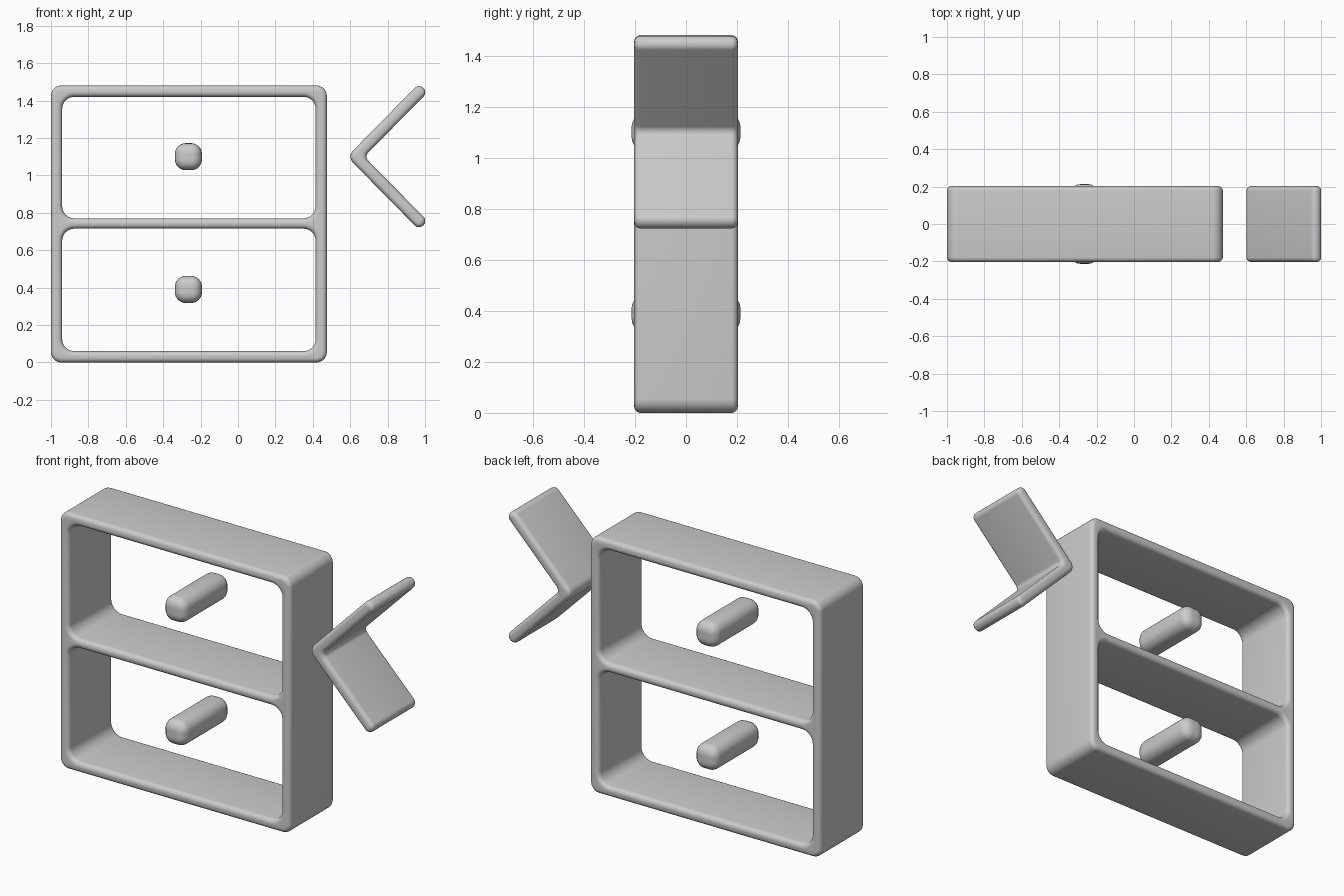
import bpy, bmesh, math
from mathutils import Vector, Matrix

cube = bpy.data.objects.get("Cube")
if cube:
    bpy.data.objects.remove(cube, do_unlink=True)

grey = bpy.data.materials.new("soft_grey")
grey.use_nodes = True
colour = (0.6, 0.6, 0.6, 1)
grey.diffuse_color = colour
grey.node_tree.nodes["Principled BSDF"].inputs["Base Color"].default_value = colour


def fillet(corners, setback, steps=8):
    """Round every corner of a closed outline with a circular arc."""
    pts = [Vector(c) for c in corners]
    out = []
    for i, p in enumerate(pts):
        s = setback[i] if isinstance(setback, list) else setback
        u = (pts[i - 1] - p).normalized()
        v = (pts[(i + 1) % len(pts)] - p).normalized()
        a, b = p + u * s, p + v * s
        w = math.sin(u.angle(v) / 2)
        for k in range(steps + 1):
            t = k / steps
            wa, wp, wb = (1 - t) ** 2, 2 * w * t * (1 - t), t * t
            out.append((a * wa + p * wp + b * wb) / (wa + wp + wb))
    return out


def rect(x0, x1, z0, z1, r):
    return fillet([(x0, z0), (x1, z0), (x1, z1), (x0, z1)], r)


def soft_slab(name, outlines, half_depth, bevel):
    """Extrude front outlines along y with rounded rims."""
    curve = bpy.data.curves.new(name + "_outline", 'CURVE')
    curve.dimensions = '2D'
    curve.fill_mode = 'BOTH'
    curve.extrude = half_depth - bevel
    curve.bevel_depth = bevel
    curve.bevel_resolution = 4
    curve.offset = -bevel
    for outline in outlines:
        spline = curve.splines.new('POLY')
        spline.points.add(len(outline) - 1)
        for point, co in zip(spline.points, outline):
            point.co = (co.x, co.y, 0, 1)
        spline.use_cyclic_u = True
    helper = bpy.data.objects.new(name + "_helper", curve)
    bpy.context.collection.objects.link(helper)
    bpy.context.view_layer.update()
    deps = bpy.context.evaluated_depsgraph_get()
    mesh = bpy.data.meshes.new_from_object(helper.evaluated_get(deps))
    bpy.data.objects.remove(helper, do_unlink=True)

    # Stand the slab upright and weld its caps
    bm = bmesh.new()
    bm.from_mesh(mesh)
    bm.transform(Matrix.Rotation(math.pi / 2, 4, 'X'))
    bmesh.ops.remove_doubles(bm, verts=bm.verts, dist=0.0003)
    bmesh.ops.recalc_face_normals(bm, faces=bm.faces)
    bm.to_mesh(mesh)
    bm.free()
    mesh.materials.clear()
    mesh.materials.append(grey)
    obj = bpy.data.objects.new(name, mesh)
    bpy.context.collection.objects.link(obj)
    bpy.ops.object.select_all(action='DESELECT')
    obj.select_set(True)
    bpy.context.view_layer.objects.active = obj
    bpy.ops.object.shade_smooth_by_angle(angle=math.radians(40))
    return obj


# Frame with two openings
soft_slab("frame", [
    rect(-1, 0.475, 0, 1.48, 0.055),
    rect(-0.94, 0.415, 0.06, 0.715, 0.065),
    rect(-0.94, 0.415, 0.77, 1.42, 0.065),
], 0.203, 0.025)

# Floating rods in the middle of each opening
for name, z in (("lower_rod", 0.39), ("upper_rod", 1.1)):
    soft_slab(name, [rect(-0.337, -0.193, z - 0.072, z + 0.072, 0.057)], 0.213, 0.05)

# Arrow-shaped bracket beside the frame
mid = 1.1
upper = [(0.675, 0), (1.014, 0.344), (0.967, 0.39), (0.583, 0)]
arrow = [(x, mid + z) for x, z in upper] + [(x, mid - z) for x, z in upper[2:0:-1]]
soft_slab("arrow_bracket", [fillet(arrow, [0.03, 0.031, 0.031, 0.045, 0.031, 0.031])],
          0.203, 0.025)
